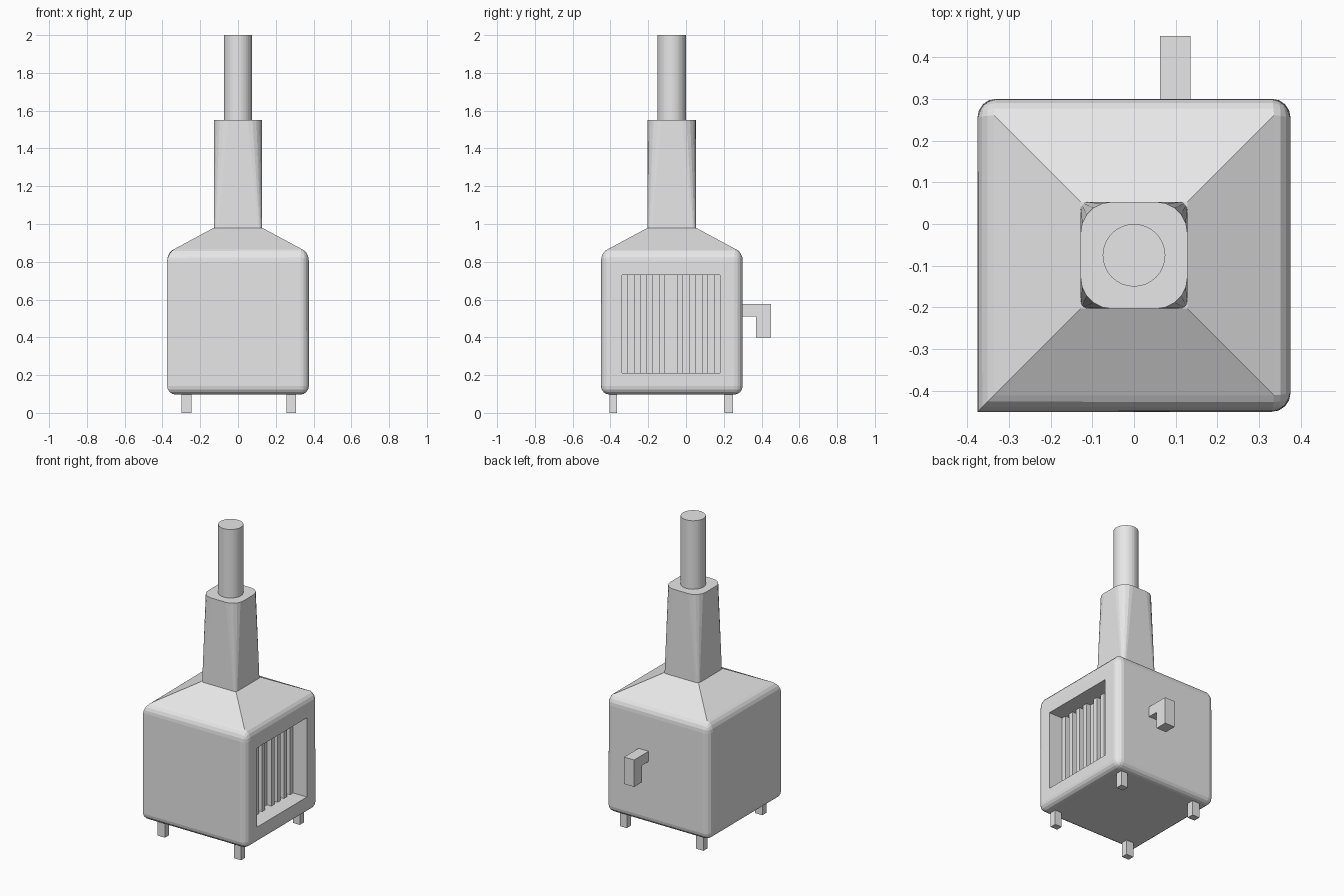
import bpy, bmesh, math
from mathutils import Matrix

if "Cube" in bpy.data.objects:
    bpy.data.objects.remove(bpy.data.objects["Cube"])

grey = bpy.data.materials.new("light grey")
grey.diffuse_color = (0.8, 0.8, 0.8, 1)
grey.use_nodes = True
grey.node_tree.nodes["Principled BSDF"].inputs["Base Color"].default_value = grey.diffuse_color
CY = -0.075            # centre line of the stove in y
HALF = 0.375           # half width of the body
Z0, Z1, ZR = 0.097, 0.847, 0.98   # floor, eave and hood top
NECK = 0.128           # half width of the neck


def finish(bm, name):
    bmesh.ops.recalc_face_normals(bm, faces=bm.faces[:])
    mesh = bpy.data.meshes.new(name)
    bm.to_mesh(mesh)
    bm.free()
    mesh.materials.append(grey)
    ob = bpy.data.objects.new(name, mesh)
    bpy.context.collection.objects.link(ob)
    return ob


def box(name, x, y, z):
    bm = bmesh.new()
    bmesh.ops.create_cube(bm, size=1)
    for v in bm.verts:
        v.co = [r[0] if c < 0 else r[1] for c, r in zip(v.co, (x, y, z))]
    return finish(bm, name)


def square(h):
    return [(-h, CY - h), (h, CY - h), (h, CY + h), (-h, CY + h)]


def rounded(h, r, n=5):
    pts = []
    for k, (sx, sy) in enumerate(((1, 1), (-1, 1), (-1, -1), (1, -1))):
        for i in range(n + 1):
            a = math.radians(90 * (k + i / n))
            pts.append((sx * (h - r) + r * math.cos(a), CY + sy * (h - r) + r * math.sin(a)))
    return pts


def loft(rings):
    """Closed solid through rings given as (points, height)."""
    bm = bmesh.new()
    rows = [[bm.verts.new((x, y, z)) for x, y in pts] for pts, z in rings]
    for a, b in zip(rows, rows[1:]):
        for i in range(len(a)):
            j = (i + 1) % len(a)
            bm.faces.new((a[i], a[j], b[j], b[i]))
    bm.faces.new(rows[0][::-1])
    bm.faces.new(rows[-1])
    bmesh.ops.recalc_face_normals(bm, faces=bm.faces[:])
    return bm


# Body with sloped hood; every outer edge is rounded except the front left upright
bm = loft([(square(HALF), Z0), (square(HALF), Z1), (square(NECK), ZR)])
soft = []
for e in bm.edges:
    m = (e.verts[0].co + e.verts[1].co) / 2
    level = abs(e.verts[0].co.z - e.verts[1].co.z) < 1e-4
    upright = (e.verts[0].co.xy - e.verts[1].co.xy).length < 1e-4
    if (level and m.z < 0.9) or (upright and not (m.x < 0 and m.y < CY)):
        soft.append(e)
bmesh.ops.bevel(bm, geom=soft, offset=0.045, offset_type='OFFSET', segments=4,
                profile=0.5, affect='EDGES', clamp_overlap=True)

# Recessed window in the right wall
YW, ZW, DEPTH = (-0.338, 0.18), (0.21, 0.73), 0.13
wall = max((f for f in bm.faces if f.normal.x > 0.99), key=lambda f: f.calc_area())
bmesh.ops.inset_individual(bm, faces=[wall], thickness=0.05)
for v in wall.verts:
    v.co.y = YW[0] if v.co.y < CY else YW[1]
    v.co.z = ZW[0] if v.co.z < 0.47 else ZW[1]
pocket = bmesh.ops.extrude_discrete_faces(bm, faces=[wall])["faces"][0]
for v in pocket.verts:
    v.co.x -= DEPTH
finish(bm, "stove_body")

# Grille slats, four on each side of the middle gap
for side in (-1, 1):
    for i in range(4):
        y = CY - 0.004 + side * (0.048 + 0.0653 * i)
        box("grille_slat", (HALF - DEPTH - 0.005, HALF - 0.1),
            (y - 0.016, y + 0.016), ZW)

# Neck going from nearly square to rounded
finish(loft([(rounded(NECK, 0.02), ZR - 0.004), (rounded(NECK, 0.075), 1.55)]), "neck")

# Flue pipe
bm = bmesh.new()
bmesh.ops.create_cone(bm, cap_ends=True, segments=32, radius1=0.075, radius2=0.075,
                      depth=0.46, matrix=Matrix.Translation((0, CY, 1.77)))
pipe = finish(bm, "flue_pipe")

# Feet
for x in ((-0.3, -0.247), (0.257, 0.307)):
    for y in ((-0.406, -0.364), (0.203, 0.248)):
        box("foot", x, y, (0, Z0 + 0.01))

# Hooked handle on the back: side profile extruded across x
bm = bmesh.new()
profile = [(0.29, 0.51), (0.37, 0.51), (0.37, 0.4), (0.45, 0.4), (0.45, 0.577), (0.29, 0.577)]
face = bm.faces.new([bm.verts.new((0.062, y, z)) for y, z in profile])
ext = bmesh.ops.extrude_face_region(bm, geom=[face])["geom"]
for v in ext:
    if isinstance(v, bmesh.types.BMVert):
        v.co.x = 0.135
finish(bm, "back_handle")
